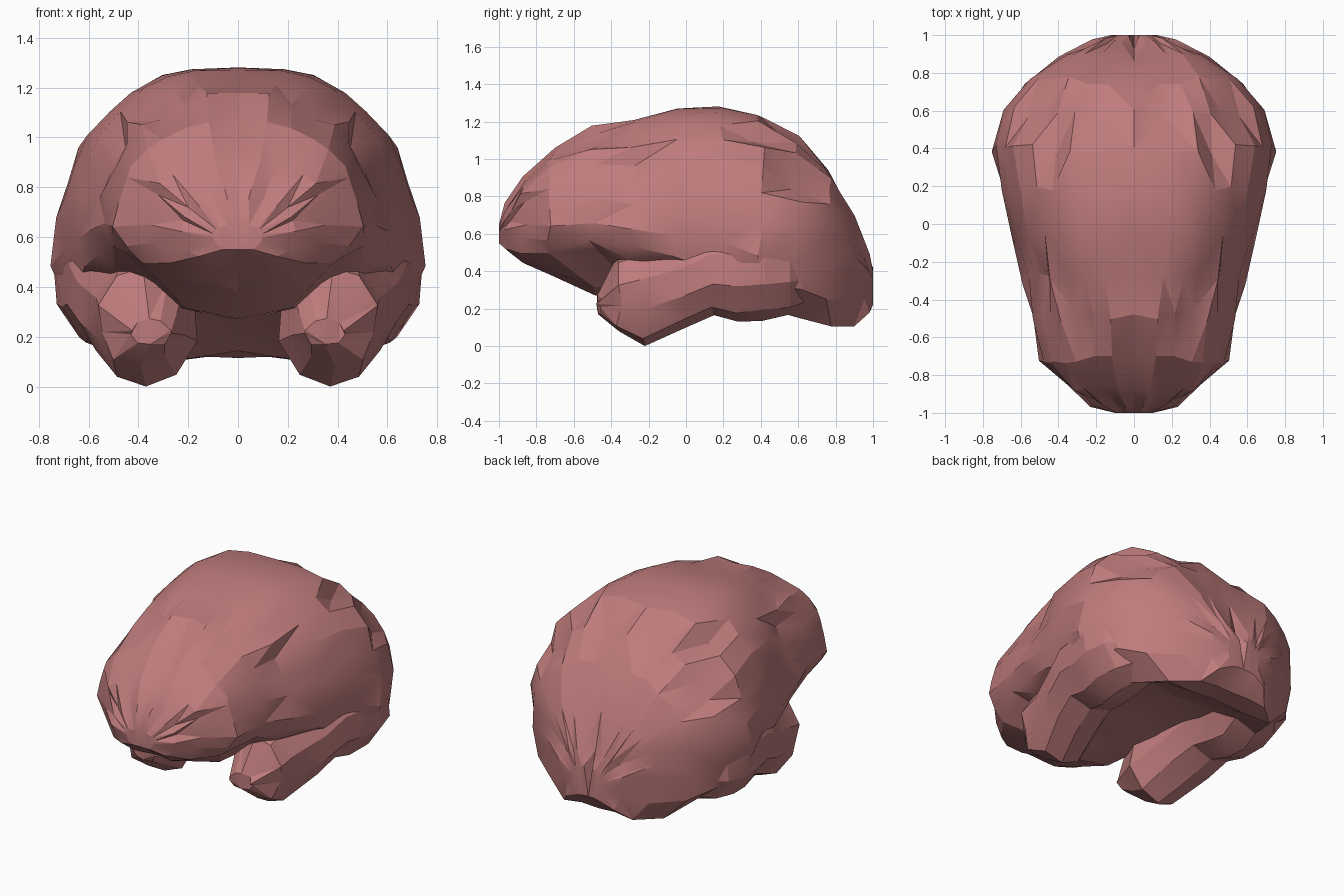
import bpy, bmesh, math, random
from mathutils import Vector

if "Cube" in bpy.data.objects:
    bpy.data.objects.remove(bpy.data.objects["Cube"])

random.seed(4)
mat = bpy.data.materials.new("brain_pink")
mat.diffuse_color = (0.52, 0.2, 0.2, 1)
mat.use_nodes = True
mat.node_tree.nodes["Principled BSDF"].inputs["Base Color"].default_value = mat.diffuse_color


def jitter(p, a):
    return Vector((p[0] + random.uniform(-a, a) * (p[0] > 0.01),
                   p[1] + random.uniform(-a, a) * 1.6, p[2] + random.uniform(-a, a)))


def make_loft(name, rings, closed):
    """Skin the rings on the +x side, cap the ends, then mirror."""
    bm = bmesh.new()
    vs = [[bm.verts.new(p) for p in r] for r in rings]
    n = len(rings[0])
    for a, b in zip(vs, vs[1:]):
        for i in range(n if closed else n - 1):
            j = (i + 1) % n
            bm.faces.new((a[i], a[j], b[j], b[i]))
    bm.faces.new(vs[0])
    bm.faces.new(vs[-1][::-1])
    bmesh.ops.triangulate(bm, faces=bm.faces[:], quad_method='SHORT_EDGE')
    bmesh.ops.recalc_face_normals(bm, faces=bm.faces[:])
    # an open half has no closed volume, so check the lateral direction
    if sum(f.normal.x * f.calc_area() * (f.calc_center_median().x - 0.3) for f in bm.faces) < 0:
        bmesh.ops.reverse_faces(bm, faces=bm.faces[:])
    me = bpy.data.meshes.new(name)
    bm.to_mesh(me)
    bm.free()
    ob = bpy.data.objects.new(name, me)
    bpy.context.collection.objects.link(ob)
    me.materials.append(mat)
    m = ob.modifiers.new("mirror", 'MIRROR')
    m.use_mirror_merge = not closed
    bpy.ops.object.select_all(action='DESELECT')
    ob.select_set(True)
    bpy.context.view_layer.objects.active = ob
    bpy.ops.object.modifier_apply(modifier="mirror")
    bpy.ops.object.shade_smooth_by_angle(angle=math.radians(20))
    return ob


# Cerebrum stations: y, half width, top z, widest z, lower edge x, lower edge z, midline floor z
stations = [
    (-1.0, .10, .65, .60, .06, .55, .55),
    (-.95, .22, .77, .62, .16, .51, .51),
    (-.87, .35, .92, .66, .27, .50, .45),
    (-.72, .49, 1.06, .65, .38, .51, .37),
    (-.50, .53, 1.20, .65, .43, .51, .27),
    (-.30, .58, 1.23, .62, .48, .46, .28),
    (-.05, .65, 1.29, .58, .50, .38, .32),
    (.18, .70, 1.30, .55, .50, .28, .35),
    (.40, .74, 1.25, .48, .52, .20, .32),
    (.60, .69, 1.13, .46, .46, .16, .23),
    (.76, .58, .97, .43, .38, .11, .13),
    (.88, .41, .74, .40, .25, .10, .11),
    (.97, .22, .52, .36, .16, .17, .18),
    (1.0, .12, .42, .33, .08, .22, .23),
]
# Small folds pressed into the surface: centre points
folds = [(.52, -.3, .95), (.45, .3, 1.12), (.2, .62, 1.1), (.55, .55, .9), (.25, -.5, 1.15)]


def cerebrum_ring(y, w, zt, zw, xl, zl, zm):
    pts = []
    p = 2 / 2.35
    for k in range(9):
        a = math.pi / 2 * k / 8
        pts.append((w * math.sin(a) ** p, y, zw + (zt - zw) * max(0, math.cos(a)) ** p))
    pts[0] = (0, y - (.05 if y > .95 else 0), zt - .02)
    pts.append((w * .72 + xl * .28, y, zw * .45 + zl * .55))
    pts.append((xl, y, zl))
    pts.append((xl * .5, y, zm * .85 + zl * .15))
    pts.append((0, y, zm))
    if abs(y) < .99:
        pts = [jitter(q, .014) for q in pts]
    out = [Vector(q) for q in pts]
    for f in folds:
        for q in out:
            if (q - Vector(f)).length < .1:
                q += (Vector((0, 0, .6)) - q) * .07
    for q in out:
        q.z = min(q.z, 1.305)
    return out


make_loft("cerebrum", [cerebrum_ring(*s) for s in stations], False)

# Temporal lobe stations: y, centre x, bottom z, top z, half width
lobe = [
    (-.47, .35, .17, .27, .08),
    (-.36, .39, .08, .47, .17),
    (-.22, .37, .00, .53, .21),
    (-.02, .43, .09, .60, .23),
    (.15, .46, .165, .65, .24),
    (.28, .48, .13, .67, .24),
    (.41, .50, .135, .68, .25),
    (.54, .47, .165, .66, .23),
    (.74, .36, .24, .58, .18),
]


def lobe_ring(y, cx, z0, z1, rx):
    ring = []
    for k in range(10):
        a = 2 * math.pi * k / 10
        s, c = math.sin(a), math.cos(a)
        q = (cx + rx * s, y, (z0 + z1) / 2 - (z1 - z0) / 2 * c)
        # lowest corner stays on the floor
        ring.append(Vector(q) if k == 0 else jitter(q, .012))
    return ring


make_loft("temporal_lobes", [lobe_ring(*s) for s in lobe], True)
